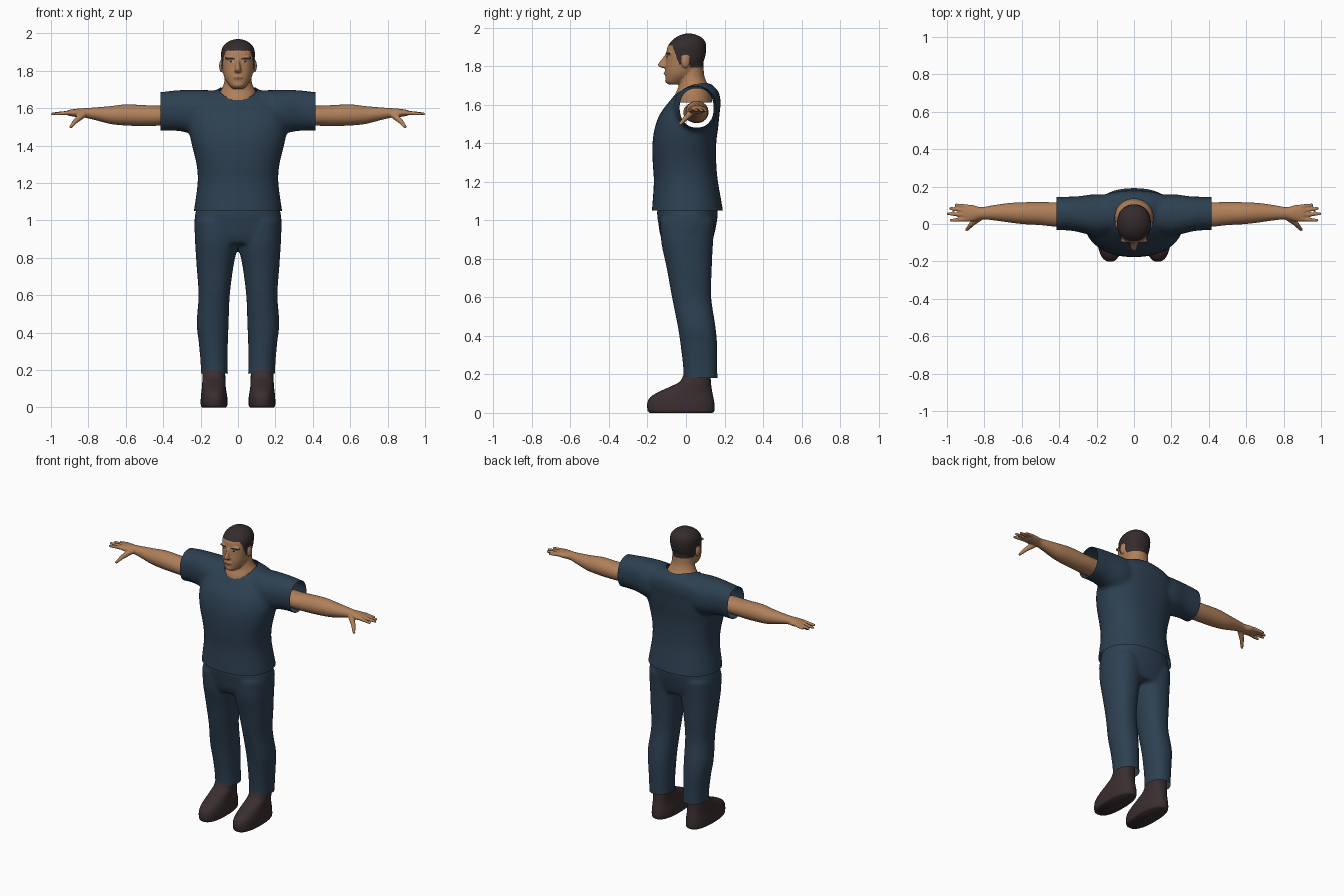
import bpy, bmesh, math
from mathutils import Vector, Matrix
from mathutils.bvhtree import BVHTree

if "Cube" in bpy.data.objects:
    bpy.data.objects.remove(bpy.data.objects["Cube"])


def material(name, r, g, b):
    m = bpy.data.materials.new(name)
    m.use_nodes = True
    m.diffuse_color = (r, g, b, 1)
    node = next(n for n in m.node_tree.nodes if n.type == 'BSDF_PRINCIPLED')
    node.inputs["Base Color"].default_value = (r, g, b, 1)
    return m


skin = material("skin", 0.43, 0.215, 0.102)
lip = material("lips", 0.27, 0.115, 0.06)
hair = material("dark hair", 0.034, 0.024, 0.025)
eye_white = material("eye white", 0.4, 0.33, 0.27)
navy = material("navy cloth", 0.026, 0.051, 0.082)
leather = material("brown leather", 0.042, 0.027, 0.029)


def smooth_stations(rows, steps):
    """Catmull-Rom interpolation through the station rows."""
    out = []
    for i in range(len(rows) - 1):
        p0, p1 = rows[max(i - 1, 0)], rows[i]
        p2, p3 = rows[i + 1], rows[min(i + 2, len(rows) - 1)]
        for s in range(steps):
            t = s / steps
            out.append([b + t * ((c - a) / 2 + t * (a - 2.5 * b + 2 * c - d / 2
                       + t * (1.5 * (b - c) + (d - a) / 2)))
                        for a, b, c, d in zip(p0, p1, p2, p3)])
    return out + [rows[-1]]


def loft(bm, rows, axis='Z', side=1, power=2.0, segs=40, steps=4):
    """Closed tube of rounded sections: (position, min a, max a, min b, max b)."""
    rings = []
    for t, a0, a1, b0, b1 in smooth_stations(rows, steps):
        ring = []
        for k in range(segs):
            u = 2 * math.pi * k / segs
            c, s = math.cos(u), math.sin(u)
            a = (a0 + a1) / 2 + (a1 - a0) / 2 * math.copysign(abs(c) ** (2 / power), c)
            b = (b0 + b1) / 2 + (b1 - b0) / 2 * math.copysign(abs(s) ** (2 / power), s)
            x, y, z = (a, b, t) if axis == 'Z' else (t, a, b)
            ring.append(bm.verts.new((x * side, y, z)))
        rings.append(ring)
    for r, q in zip(rings, rings[1:]):
        for k in range(segs):
            n = (k + 1) % segs
            bm.faces.new((r[k], r[n], q[n], q[k]))
    bm.faces.new(rings[0][::-1])
    bm.faces.new(rings[-1])


def even(rows):
    """Expand (z, half width, front, back) to loft stations."""
    return [(z, -w, w, f, b) for z, w, f, b in rows]


def ball(bm, centre, radii):
    bmesh.ops.create_uvsphere(bm, u_segments=20, v_segments=12, radius=1,
                              matrix=Matrix.Translation(centre) @ Matrix.Diagonal((*radii, 1)))


def bone(bm, p, q, r1, r2):
    """Tapered capsule from p to q."""
    p, q = Vector(p), Vector(q)
    turn = (q - p).to_track_quat('Z', 'Y').to_matrix().to_4x4()
    bmesh.ops.create_cone(bm, cap_ends=True, segments=14, radius1=r1, radius2=r2,
                          depth=(q - p).length, matrix=Matrix.Translation((p + q) / 2) @ turn)
    ball(bm, p, (r1,) * 3)
    ball(bm, q, (r2,) * 3)


def finish(bm, name, *mats):
    bmesh.ops.recalc_face_normals(bm, faces=bm.faces)
    mesh = bpy.data.meshes.new(name)
    bm.to_mesh(mesh)
    bm.free()
    for m in mats:
        mesh.materials.append(m)
    mesh.polygons.foreach_set("use_smooth", [True] * len(mesh.polygons))
    mesh.set_sharp_from_angle(angle=math.radians(50))
    obj = bpy.data.objects.new(name, mesh)
    bpy.context.scene.collection.objects.link(obj)
    return obj


def blend(bm, voxel, rounds):
    """Fuse overlapping closed shapes into one soft skin; returns a new bmesh."""
    obj = finish(bm, "blend_helper")
    mod = obj.modifiers.new("fuse", 'REMESH')
    mod.mode, mod.voxel_size = 'VOXEL', voxel
    mod = obj.modifiers.new("soften", 'SMOOTH')
    mod.factor, mod.iterations = 0.5, rounds
    deps = bpy.context.evaluated_depsgraph_get()
    mesh = bpy.data.meshes.new_from_object(obj.evaluated_get(deps))
    out = bmesh.new()
    out.from_mesh(mesh)
    bpy.data.objects.remove(obj)
    return out


def trim(bm, point, normal):
    """Cut away everything on the normal side of a plane."""
    bmesh.ops.bisect_plane(bm, geom=bm.verts[:] + bm.edges[:] + bm.faces[:],
                           plane_co=point, plane_no=normal, clear_outer=True)


# Shirt: torso and sleeves fused, then opened at hem, cuffs and neck
bm = bmesh.new()
loft(bm, even([(1.0, .24, -.18, .195), (1.05, .236, -.177, .192), (1.2, .216, -.167, .166),
               (1.3, .222, -.173, .157), (1.4, .246, -.174, .157), (1.48, .262, -.162, .167),
               (1.55, .26, -.136, .174), (1.61, .25, -.092, .18), (1.66, .2, -.048, .172),
               (1.69, .13, -.01, .15), (1.715, .08, .02, .12)]), power=2.3)
for side in (1, -1):
    loft(bm, [(.1, -.05, .15, 1.46, 1.695), (.2, -.065, .16, 1.455, 1.697),
              (.3, -.042, .148, 1.475, 1.697), (.36, -.034, .146, 1.48, 1.692),
              (.42, -.034, .144, 1.478, 1.685), (.46, -.034, .144, 1.478, 1.682)],
         axis='X', side=side, power=2.2)
bm = blend(bm, 0.012, 5)
trim(bm, (0, 0, 1.05), (0, 0, -1))
for side in (1, -1):
    trim(bm, (.414 * side, 0, 0), (side, 0, 0))


def collar_radius(co):
    return math.hypot(co.x / .102, (co.y - .035) / .1)


hole = [v for v in bm.verts if v.co.z > 1.55 and collar_radius(v.co) < 1]
bmesh.ops.delete(bm, geom=hole, context='VERTS')
for v in bm.verts:
    if v.is_boundary and v.co.z > 1.6 and abs(v.co.x) < .2:
        r = collar_radius(v.co)
        v.co.x, v.co.y = v.co.x / r, .035 + (v.co.y - .035) / r
        v.co.z += .004
finish(bm, "shirt", navy)

# Trousers: hips and two legs fused, open at waist and ankles
bm = bmesh.new()
loft(bm, even([(1.15, .2, -.13, .15), (1.05, .226, -.15, .165), (.98, .234, -.143, .158),
               (.92, .23, -.133, .145), (.875, .21, -.115, .13)]), power=2.3)
for side in (1, -1):
    loft(bm, [(1.0, .01, .23, -.135, .15), (.9, .003, .23, -.13, .142),
              (.84, .007, .227, -.12, .138), (.75, .025, .221, -.1, .134),
              (.6, .044, .211, -.073, .131), (.45, .05, .221, -.043, .153),
              (.35, .054, .21, -.028, .162), (.25, .056, .201, -.016, .162),
              (.18, .054, .198, -.013, .164), (.12, .054, .198, -.012, .165)],
         side=side, power=2.2)
bm = blend(bm, 0.012, 5)
trim(bm, (0, 0, 1.11), (0, 0, 1))
trim(bm, (0, 0, .18), (0, 0, -1))
finish(bm, "trousers", navy)

# Head: skull, neck, nose, brow ridge, lips and ears fused
bm = bmesh.new()
loft(bm, even([(1.705, .03, -.093, -.02), (1.72, .046, -.105, 0), (1.75, .067, -.107, .04),
               (1.78, .078, -.108, .072), (1.82, .085, -.104, .09), (1.86, .089, -.102, .102),
               (1.9, .09, -.096, .105), (1.93, .08, -.076, .098), (1.952, .058, -.048, .076),
               (1.965, .03, -.018, .045), (1.969, .01, 0, .025)]), power=2.2)
loft(bm, even([(1.61, .108, -.066, .135), (1.65, .104, -.058, .133), (1.685, .097, -.042, .125),
               (1.71, .084, -.036, .11), (1.75, .072, -.035, .095), (1.82, .07, -.03, .09)]))
loft(bm, even([(1.79, .013, -.124, -.08), (1.8, .019, -.144, -.08), (1.815, .014, -.143, -.08),
               (1.845, .01, -.12, -.08), (1.875, .009, -.1, -.08)]), segs=16)
ball(bm, (0, -.104, 1.763), (.025, .011, .011))
ball(bm, (0, -.096, 1.725), (.025, .013, .014))
for side in (1, -1):
    ball(bm, (.04 * side, -.087, 1.868), (.034, .014, .008))
    ball(bm, (.089 * side, -.003, 1.825), (.012, .022, .034))
bm = blend(bm, 0.005, 4)


def is_hair(c):
    ear = abs(c.x) > .0885 and c.z < 1.858 and -.03 < c.y < .024
    drop = min(max((c.y + .07) / .035, 0), 1) * .098 + (.016 if c.y > .02 else 0)
    return c.z > 1.906 - drop and not ear


for f in bm.faces:
    f.material_index = int(is_hair(f.calc_center_median()))
face_tree = BVHTree.FromBMesh(bm)
finish(bm, "head", skin, hair)


def face_plate(name, x, z, rx, rz, mat, tilt=0.0, lift=.002):
    """Thin oval laid over the face."""
    bm = bmesh.new()
    bmesh.ops.create_grid(bm, x_segments=12, y_segments=4, size=1)
    for v in bm.verts:
        u, w = v.co.x, v.co.y * math.sqrt(max(1 - v.co.x ** 2, .02))
        px, pz = x + u * rx, z + w * rz + tilt * u * rx
        hit = face_tree.ray_cast(Vector((px, -1, pz)), Vector((0, 1, 0)))[0]
        v.co = (px, hit.y - lift, pz)
    finish(bm, name, mat)


# Painted face details
face_plate("mouth", 0, 1.763, .024, .005, lip)
for side, label in ((1, "left"), (-1, "right")):
    face_plate(label + "_eyebrow", .04 * side, 1.866, .025, .0055, hair, .1 * side)
    face_plate(label + "_eye", .038 * side, 1.848, .016, .006, eye_white)
    face_plate(label + "_iris", .038 * side, 1.849, .007, .006, hair, lift=.003)

    # Arm with palm, fingers and thumb
    bm = bmesh.new()
    loft(bm, [(.36, -.012, .115, 1.505, 1.615), (.42, -.014, .116, 1.506, 1.613),
              (.5, -.006, .117, 1.504, 1.616), (.6, 0, .116, 1.507, 1.62),
              (.68, .01, .111, 1.515, 1.611), (.76, .021, .099, 1.535, 1.604),
              (.82, .025, .09, 1.549, 1.6), (.86, .014, .101, 1.552, 1.597),
              (.9, .012, .103, 1.558, 1.591), (.915, .02, .095, 1.563, 1.586)],
         axis='X', side=side)
    for root, tip, reach in ((.092, .102, .95), (.07, .083, .98),
                             (.048, .055, .993), (.026, .02, .977)):
        bone(bm, (.89 * side, root, 1.576), (reach * side, tip, 1.569), .0125, .0085)
    bone(bm, (.825 * side, .035, 1.568), (.868 * side, 0, 1.532), .019, .014)
    bone(bm, (.868 * side, 0, 1.532), (.893 * side, -.03, 1.5), .014, .009)
    finish(blend(bm, 0.005, 3), label + "_arm", skin)

    # Shoe
    bm = bmesh.new()
    loft(bm, [(0, .064, .192, -.188, .138), (.012, .057, .199, -.199, .147),
              (.05, .057, .199, -.201, .147), (.08, .061, .196, -.187, .142),
              (.105, .065, .193, -.15, .137), (.135, .067, .191, -.085, .132),
              (.165, .068, .19, -.03, .129), (.22, .07, .186, -.005, .126)],
         side=side, power=2.4)
    finish(bm, label + "_shoe", leather)
